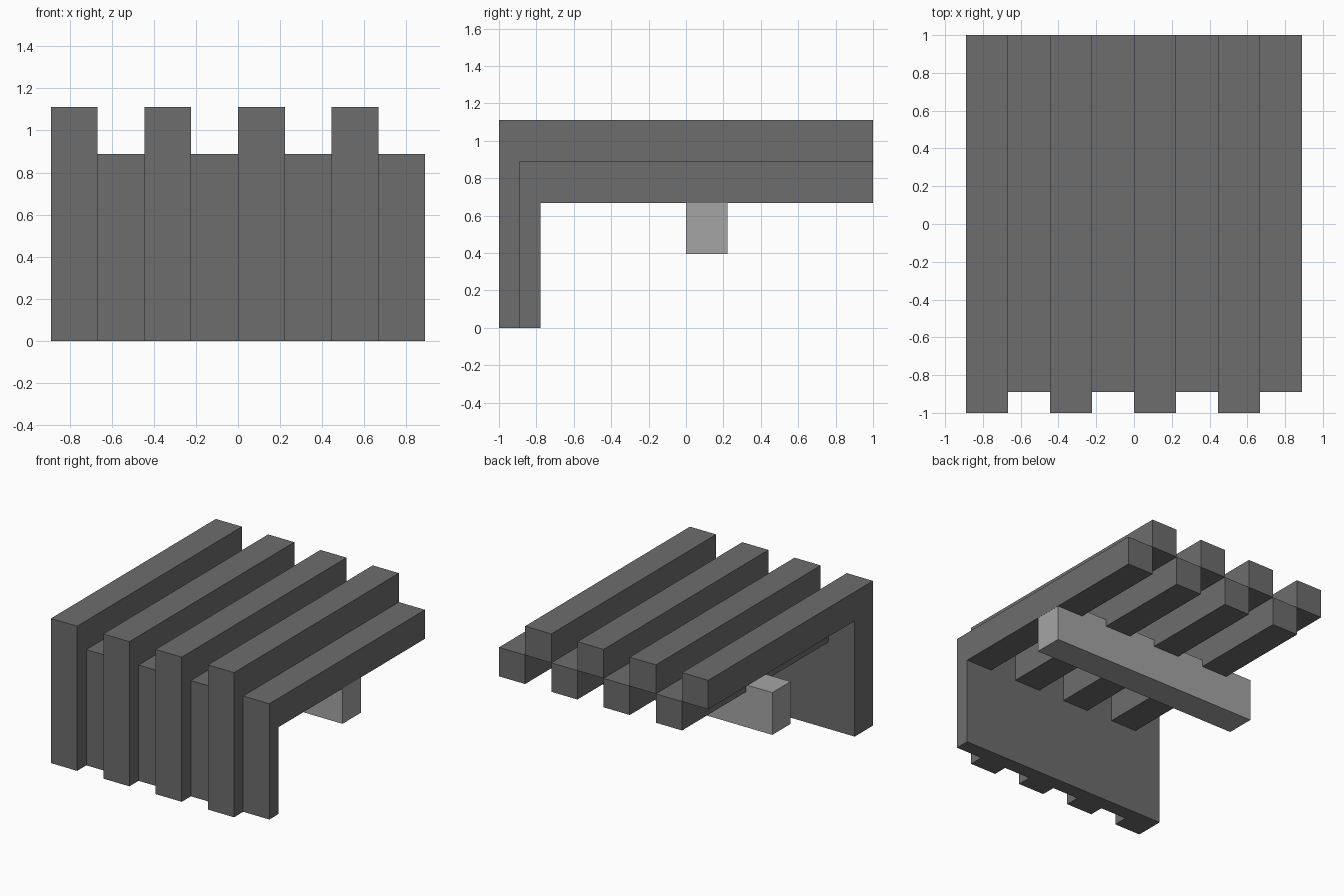
import bpy
import bmesh

cube = bpy.data.objects.get("Cube")
if cube:
    bpy.data.objects.remove(cube, do_unlink=True)

U = 2 / 9            # slat width and thickness
HALF = 4 * U         # half of the total width


def material(name, value):
    mat = bpy.data.materials.new(name)
    mat.use_nodes = True
    colour = (value, value, value, 1)
    mat.diffuse_color = colour
    mat.node_tree.nodes["Principled BSDF"].inputs["Base Color"].default_value = colour
    return mat


def extrude_profile(name, profile, x0, x1, mat):
    """Extrude a closed (y, z) outline from x0 to x1."""
    bm = bmesh.new()
    face = bm.faces.new([bm.verts.new((x0, y, z)) for y, z in profile])
    ext = bmesh.ops.extrude_face_region(bm, geom=[face])
    moved = [g for g in ext["geom"] if isinstance(g, bmesh.types.BMVert)]
    bmesh.ops.translate(bm, verts=moved, vec=(x1 - x0, 0, 0))
    bmesh.ops.recalc_face_normals(bm, faces=bm.faces)
    mesh = bpy.data.meshes.new(name)
    bm.to_mesh(mesh)
    bm.free()
    mesh.materials.append(mat)
    obj = bpy.data.objects.new(name, mesh)
    bpy.context.collection.objects.link(obj)


dark_grey = material("dark_grey", 0.153)
light_grey = material("light_grey", 0.376)


# Bent slats: seat bar and front leg in one piece, alternating high and low
def slat_profile(front, top):
    inner = -1 + U
    return [(front, 0), (inner, 0), (inner, top - U), (1, top - U),
            (1, top), (front, top)]


for i in range(8):
    x = -HALF + i * U
    if i % 2 == 0:
        extrude_profile("high_slat", slat_profile(-1, 5 * U), x, x + U, dark_grey)
    else:
        extrude_profile("low_slat", slat_profile(-1 + U / 2, 4 * U), x, x + U, dark_grey)

# Cross beam let into the low slats from below
beam = [(0, 0.395), (U, 0.395), (U, 0.72), (0, 0.72)]
extrude_profile("cross_beam", beam, -HALF, HALF - 0.001, light_grey)
